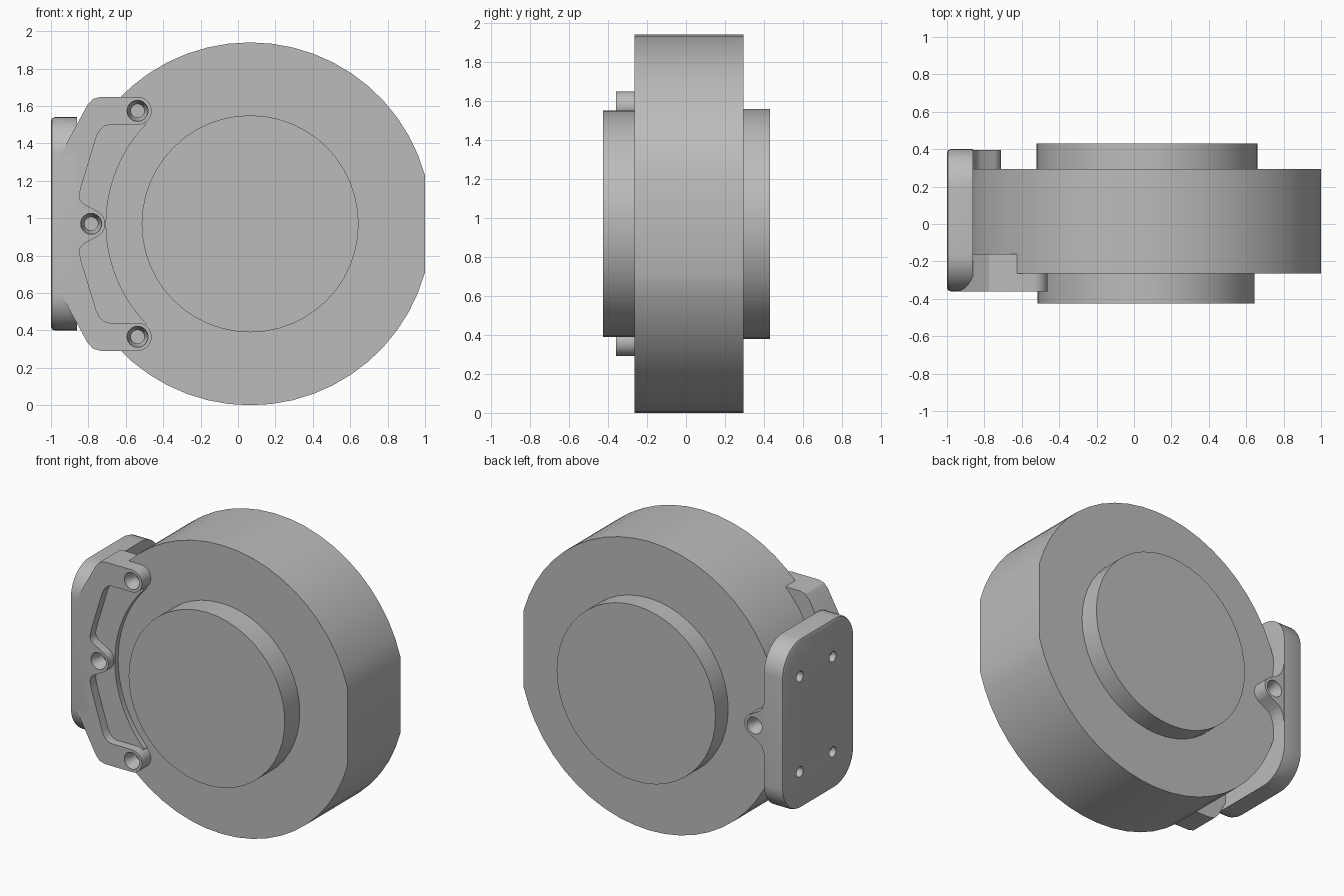
import bpy, bmesh
from math import sin, cos, radians, degrees, acos

cube = bpy.data.objects.get("Cube")
if cube:
    bpy.data.objects.remove(cube)

grey = bpy.data.materials.new("plain grey")
grey.use_nodes = True
grey.diffuse_color = (0.5, 0.5, 0.5, 1)
grey.node_tree.nodes["Principled BSDF"].inputs["Base Color"].default_value = (0.5, 0.5, 0.5, 1)

CX, CZ = 0.065, 0.97            # axis of the housing
FRONT, BACK = -0.265, 0.295     # housing faces
PLATE_Y = (-0.36, 0.40)


def arc(cx, cz, r, a0, a1, n):
    """Points on an arc, angles in degrees."""
    steps = [radians(a0 + (a1 - a0) * i / n) for i in range(n + 1)]
    return [(cx + r * cos(a), cz + r * sin(a)) for a in steps]


def mirrored(half):
    """Complete a profile across the horizontal mid line."""
    return half + [(x, -z) for x, z in reversed(half) if abs(z) > 1e-5]


def loft(name, rings):
    """Solid through a list of equally long rings of 3D points."""
    bm = bmesh.new()
    loops = [[bm.verts.new(p) for p in ring] for ring in rings]
    n = len(loops[0])
    for a, b in zip(loops, loops[1:]):
        for i in range(n):
            j = (i + 1) % n
            bm.faces.new((a[i], a[j], b[j], b[i]))
    bm.faces.new(loops[0])
    bm.faces.new(loops[-1])
    bmesh.ops.recalc_face_normals(bm, faces=bm.faces)
    mesh = bpy.data.meshes.new(name)
    bm.to_mesh(mesh)
    bm.free()
    mesh.materials.append(grey)
    obj = bpy.data.objects.new(name, mesh)
    bpy.context.collection.objects.link(obj)
    return obj


def prism(name, profile, y0, y1):
    """Extrude an (x, height above axis) profile along y."""
    return loft(name, [[(x, y, CZ + z) for x, z in profile] for y in (y0, y1)])


def drill(target, cutter):
    """Subtract a cutter from a part and discard the cutter."""
    cutter.hide_render = True
    mod = target.modifiers.new("hole", 'BOOLEAN')
    mod.operation, mod.solver, mod.object = 'DIFFERENCE', 'EXACT', cutter
    bpy.context.view_layer.objects.active = target
    bpy.ops.object.modifier_apply(modifier=mod.name)
    bpy.data.objects.remove(cutter)


def countersink(target, x, z, y, inward):
    """Countersunk screw hole along y, starting at face y."""
    steps = [(-0.02, 0.056), (0.015, 0.056), (0.05, 0.036), (0.3, 0.036)]
    drill(target, loft("screw_cutter", [
        [(px, y + inward * d, CZ + pz) for px, pz in arc(x, z, r, 0, 345, 23)]
        for d, r in steps]))


# Main housing: disc with a flat on each side
flat = degrees(acos(0.935 / 0.97))
top_arc = arc(CX, 0, 0.97, flat, 180 - flat, 22)
housing = prism("housing", top_arc + [(x, -z) for x, z in reversed(top_arc)], FRONT, BACK)

# Round bosses on both faces
front_boss = prism("front_boss", arc(CX, 0, 0.58, 0, 352.5, 47), -0.425, FRONT + 0.01)
back_boss = prism("back_boss", arc(0.07, 0, 0.59, 0, 352.5, 47), BACK - 0.01, 0.43)

# Side mounting plate: rounded rectangle with a chamfered outer edge
def plate_ring(x, inset):
    y0, y1, h, r = PLATE_Y[0], PLATE_Y[1], 0.57, 0.2
    pts = []
    for k, (cy, cz) in enumerate([(y1 - r, h - r), (y0 + r, h - r),
                                  (y0 + r, r - h), (y1 - r, r - h)]):
        pts += arc(cy, cz, r - inset, 90 * k, 90 * k + 90, 10)
    return [(x, y, CZ + z) for y, z in pts]

plate = loft("mounting_plate", [plate_ring(-0.86, 0), plate_ring(-0.98, 0),
                                plate_ring(-0.994, 0.006), plate_ring(-1.0, 0.02)])
for y in (-0.13, 0.22):
    for z in (-0.32, 0.32):
        drill(plate, loft("bolt_cutter", [
            [(x, py, CZ + pz) for py, pz in arc(y, z, 0.035, 0, 337.5, 15)]
            for x in (-1.05, -0.9)]))

# Front bracket: raised rim with three screw lugs around a shallow pocket
LUG = (-0.537, 0.604)
outer = [(-0.735, 0.679), (-0.775, 0.668), (-0.805, 0.635), (-0.944, 0.38), (-0.965, 0.37)]
pocket = arc(-0.785, 0, 0.075, 0, 60, 6) + [
    (-0.825, 0.107), (-0.842, 0.125), (-0.849, 0.15), (-0.838, 0.2),
    (-0.757, 0.465), (-0.74, 0.5), (-0.715, 0.522), (-0.69, 0.529)]
half_rim = pocket + arc(*LUG, 0.075, -90, 90, 14) + outer
rim_profile = half_rim + [(x, -z) for x, z in reversed(half_rim[1:])]
rim = prism("bracket_rim", rim_profile, -0.36, -0.16)
for x, z in [(-0.785, 0), LUG, (LUG[0], -LUG[1])]:
    countersink(rim, x, z, -0.36, 1)

# Thin web closing the pocket, edged by an arc around the boss
half_web = arc(CX, 0, 0.77, 180, 136, 14) + [(-0.53, 0.60), (-0.7, 0.64), (-0.95, 0.36)]
web = prism("bracket_web", mirrored(half_web), -0.30, -0.165)
for x, z in [(-0.785, 0), LUG, (LUG[0], -LUG[1])]:
    countersink(web, x, z, -0.36, 1)

# Rear screw lug blended into the plate
half_lug = arc(-0.785, 0, 0.075, 0, 60, 6) + [
    (-0.82, 0.105), (-0.842, 0.13), (-0.855, 0.17), (-0.862, 0.22), (-0.9, 0.22)]
rear_lug = prism("rear_lug", mirrored(half_lug), BACK - 0.02, 0.395)
countersink(rear_lug, -0.785, 0, 0.395, -1)

# Smooth round walls, keep edges crisp
bpy.ops.object.select_all(action='DESELECT')
for obj in (housing, front_boss, back_boss, plate, rim, web, rear_lug):
    obj.select_set(True)
bpy.context.view_layer.objects.active = housing
bpy.ops.object.shade_smooth_by_angle(angle=radians(30))
